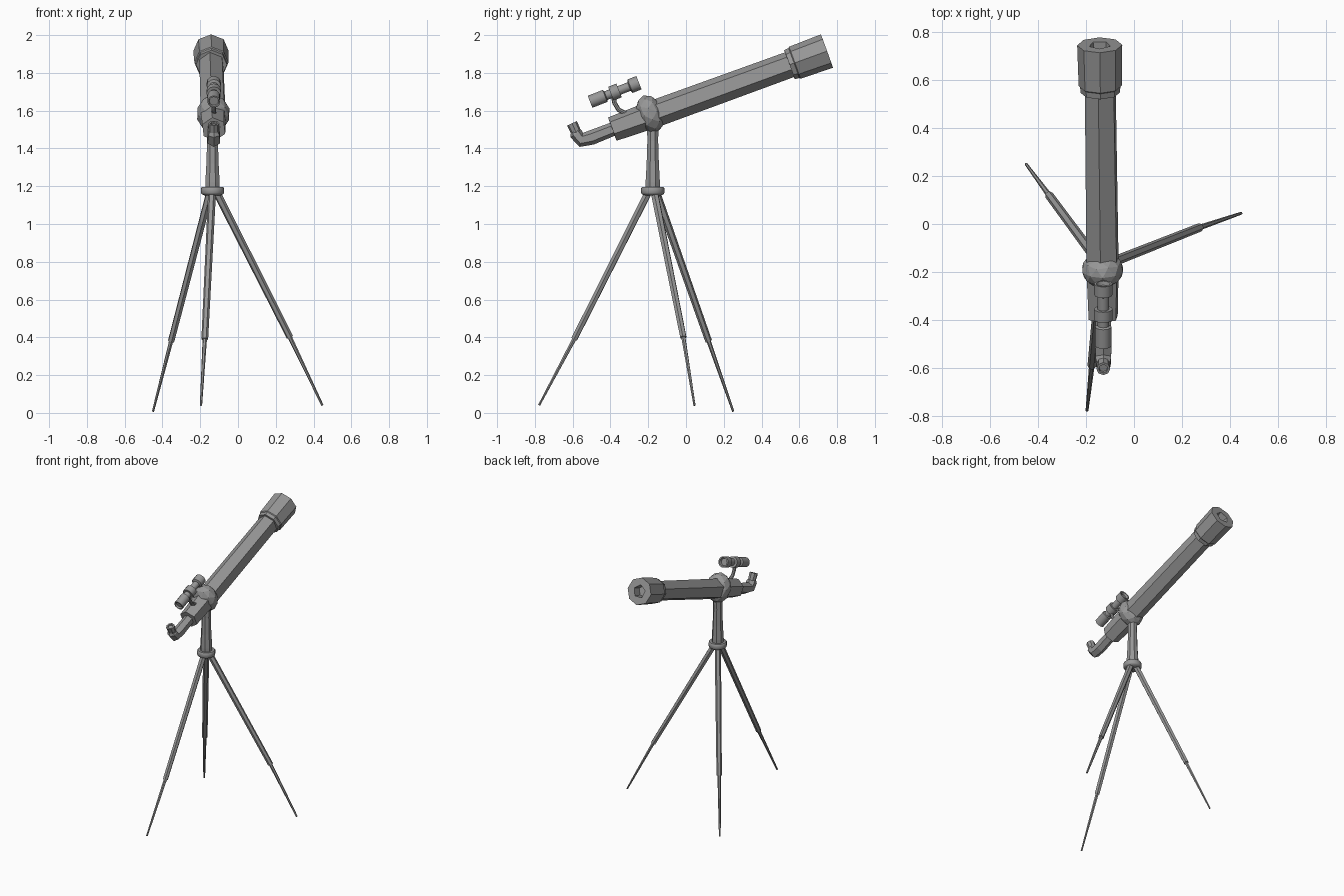
import bpy, bmesh, math
from mathutils import Vector, Matrix

cube = bpy.data.objects.get("Cube")
if cube:
    bpy.data.objects.remove(cube, do_unlink=True)

grey = bpy.data.materials.new("mid grey")
grey.use_nodes = True
COL = (0.31, 0.31, 0.31, 1)
grey.diffuse_color = COL
grey.node_tree.nodes["Principled BSDF"].inputs["Base Color"].default_value = COL


def finish(name, bm, smooth=False):
    bmesh.ops.recalc_face_normals(bm, faces=bm.faces)
    mesh = bpy.data.meshes.new(name)
    bm.to_mesh(mesh)
    bm.free()
    mesh.materials.append(grey)
    if smooth:
        for p in mesh.polygons:
            p.use_smooth = True
        mesh.set_sharp_from_angle(angle=math.radians(40))
    obj = bpy.data.objects.new(name, mesh)
    bpy.context.collection.objects.link(obj)
    return obj


def loft(name, rings, sides, turn=0.0, smooth=False):
    """Skin a row of (centre, normal, radius) rings and cap both ends."""
    bm = bmesh.new()
    loops = []
    for centre, normal, radius in rings:
        q = normal.to_track_quat('Z', 'Y')
        loop = []
        for i in range(sides):
            a = math.tau * i / sides + turn
            loop.append(bm.verts.new(centre + q @ Vector((math.cos(a), math.sin(a), 0)) * radius))
        loops.append(loop)
    for a, b in zip(loops, loops[1:]):
        for i in range(sides):
            j = (i + 1) % sides
            bm.faces.new((a[i], a[j], b[j], b[i]))
    bm.faces.new(loops[0])
    bm.faces.new(loops[-1])
    return finish(name, bm, smooth)


def lathe(name, origin, axis, profile, sides, turn=0.0, smooth=False):
    axis = axis.normalized()
    return loft(name, [(origin + axis * s, axis, r) for s, r in profile], sides, turn, smooth)


def sweep(name, points, radii, sides, turn=0.0, smooth=False):
    pts = [Vector(p) for p in points]
    last = len(pts) - 1
    rings = [(p, (pts[min(i + 1, last)] - pts[max(i - 1, 0)]).normalized(), r)
             for i, (p, r) in enumerate(zip(pts, radii))]
    return loft(name, rings, sides, turn, smooth)


UP = Vector((0, 0, 1))
PIVOT = Vector((-0.131, -0.19, 1.575))
AIM = Vector((-0.012, 0.94, 0.342)).normalized()
TIP = math.pi / 2

# Main tube, hexagonal and slightly tapered
lathe("main_tube", PIVOT, AIM, [(-0.213, 0.066), (0, 0.073), (0.82, 0.070)], 6, TIP - 0.12)

# Dew hood with a pentagonal recess in its front
hood = lathe("dew_hood", PIVOT, AIM,
             [(0.785, 0.06), (0.785, 0.082), (0.81, 0.084), (0.815, 0.090), (0.996, 0.094)], 8, TIP)
cutter = lathe("hood_cutter", PIVOT, AIM, [(0.94, 0.04), (1.05, 0.052)], 5, TIP)
cutter.hide_render = True
mod = hood.modifiers.new("recess", 'BOOLEAN')
mod.operation = 'DIFFERENCE'
mod.solver = 'EXACT'
mod.object = cutter
bpy.context.view_layer.update()
cut = bpy.data.meshes.new_from_object(hood.evaluated_get(bpy.context.evaluated_depsgraph_get()))
hood.modifiers.clear()
hood.data = cut
bpy.data.objects.remove(cutter, do_unlink=True)

# Faceted pivot ball
bm = bmesh.new()
bmesh.ops.create_icosphere(bm, subdivisions=2, radius=1)
rot = AIM.to_track_quat('Z', 'Y').to_matrix().to_4x4()
bm.transform(Matrix.Translation(PIVOT + Vector((0, 0, 0.008))) @ rot
             @ Matrix.Diagonal((0.089, 0.104, 0.072, 1)))
finish("pivot_ball", bm)

# Draw tube bending into the diagonal, and the eyepiece
X = -0.128
sweep("diagonal", [(X, -0.38, 1.505), (X, -0.50, 1.458), (X, -0.555, 1.445),
                   (X, -0.582, 1.478), (X, -0.588, 1.492)],
      [0.036, 0.039, 0.038, 0.035, 0.024], 6, TIP)
lathe("eyepiece", Vector((X, -0.572, 1.465)), Vector((0, -0.42, 0.9)),
      [(0, 0.022), (0.025, 0.027), (0.075, 0.029), (0.075, 0.019), (0.066, 0.017)], 8)

# Finder scope with cups at both ends and a middle ring
FIND = Vector((X, -0.508, 1.647))
lathe("finder_scope", FIND, Vector((0, 0.259, 0.101)),
      [(0.012, 0.024), (0, 0.027), (0, 0.034), (0.085, 0.034), (0.09, 0.024),
       (0.118, 0.024), (0.118, 0.039), (0.165, 0.039), (0.165, 0.024),
       (0.222, 0.024), (0.228, 0.038), (0.278, 0.038), (0.278, 0.029), (0.262, 0.025)],
      12, 0, True)
sweep("finder_bracket", [(X, -0.385, 1.68), (X, -0.378, 1.64), (X, -0.357, 1.605),
                         (X, -0.325, 1.588), (X, -0.28, 1.58)],
      [0.013, 0.012, 0.012, 0.013, 0.014], 8, 0, True)

# Column and collar
BASE = Vector((-0.135, -0.176, 1.16))
lathe("column", BASE, UP, [(0.01, 0.041), (0.06, 0.041), (0.16, 0.035),
                           (0.28, 0.031), (0.38, 0.033)], 8, math.pi / 8)
lathe("leg_collar", BASE, UP, [(-0.01, 0.04), (-0.002, 0.057), (0.004, 0.061), (0.03, 0.061),
                               (0.036, 0.056), (0.036, 0.038)], 16, 0, True)

# Telescoping legs: thick upper tube, thin lower rod
LEGS = {"left": ((0.275, -0.014, 0.40), (0.447, 0.045, 0.04)),
        "right": ((-0.354, 0.12, 0.38), (-0.45, 0.25, 0.008)),
        "front": ((-0.176, -0.592, 0.39), (-0.196, -0.778, 0.04))}
for side, (knee, foot) in LEGS.items():
    knee, foot = Vector(knee), Vector(foot)
    out = (knee - BASE) * Vector((1, 1, 0))
    top = BASE + out.normalized() * 0.022 + UP * 0.01
    sweep(side + "_upper_leg", [top, knee], [0.021, 0.018], 6)
    run = foot - knee
    sweep(side + "_lower_leg", [knee - run * 0.06, foot], [0.012, 0.006], 6)
